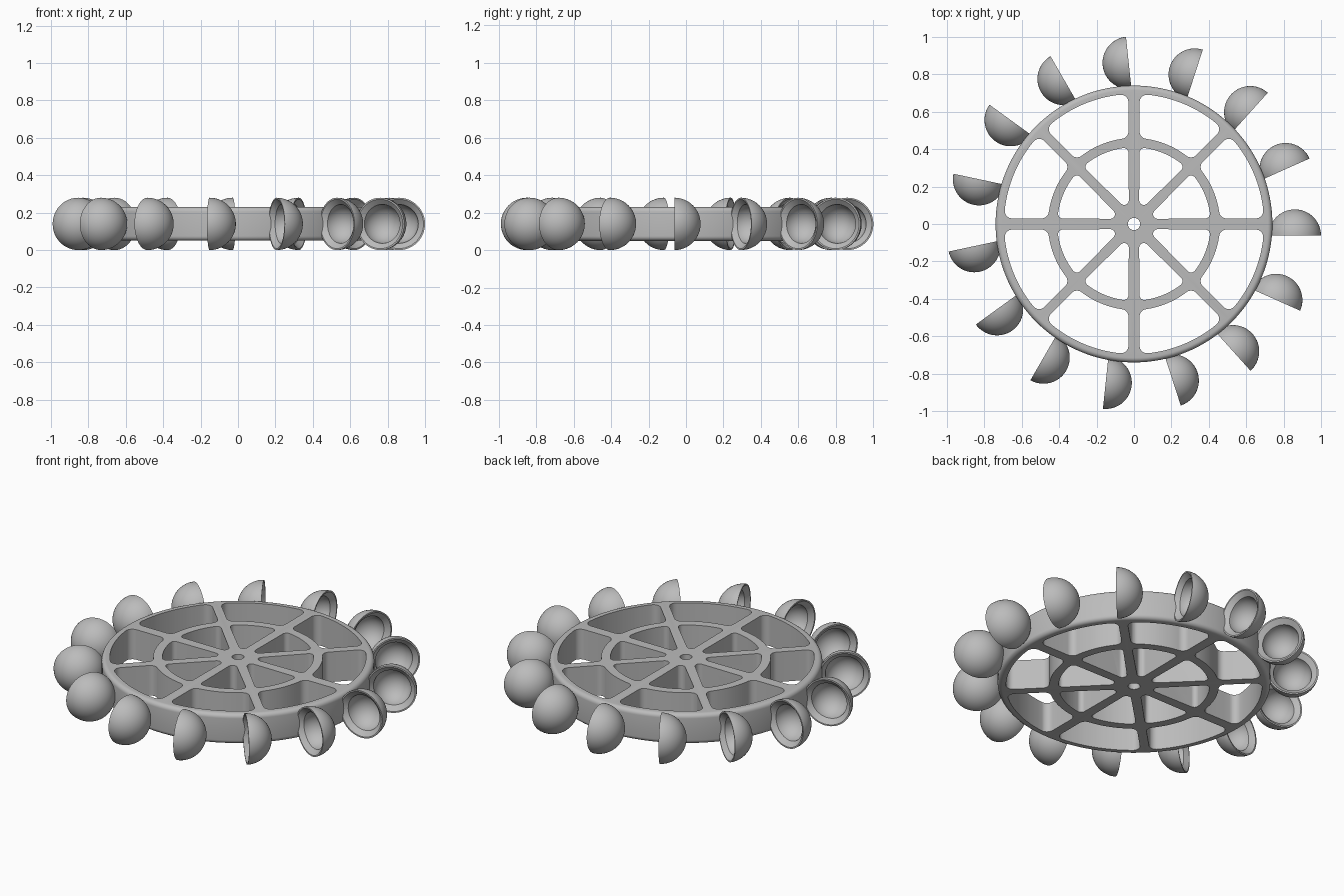
import bpy, bmesh
from math import sin, cos, asin, pi, radians
from mathutils import Matrix, Vector

if "Cube" in bpy.data.objects:
    bpy.data.objects.remove(bpy.data.objects["Cube"])

grey = bpy.data.materials.new("plain grey")
grey.use_nodes = True
grey.diffuse_color = (0.5, 0.5, 0.5, 1)
grey.node_tree.nodes["Principled BSDF"].inputs["Base Color"].default_value = (0.5, 0.5, 0.5, 1)

MID = 0.14       # height of the wheel's middle
HALF = 0.09      # half thickness of the wheel
CUP = 0.14       # cup radius
CUPS = 15


def finish(bm, name):
    bmesh.ops.recalc_face_normals(bm, faces=bm.faces)
    mesh = bpy.data.meshes.new(name)
    bm.to_mesh(mesh)
    bm.free()
    mesh.materials.append(grey)
    obj = bpy.data.objects.new(name, mesh)
    bpy.context.collection.objects.link(obj)
    return obj


def lathe(profile, name, steps):
    """Spin (radius, height) points around z; both ends lie on the axis."""
    bm = bmesh.new()
    verts = [bm.verts.new((r, 0, z)) for r, z in profile]
    edges = [bm.edges.new(pair) for pair in zip(verts, verts[1:])]
    bmesh.ops.spin(bm, geom=verts + edges, cent=(0, 0, 0), axis=(0, 0, 1),
                   angle=2 * pi, steps=steps, use_merge=False)
    bmesh.ops.remove_doubles(bm, verts=bm.verts, dist=0.0001)
    bmesh.ops.dissolve_degenerate(bm, edges=bm.edges, dist=0.0001)
    return finish(bm, name)


def arc(cx, cy, r, start, end, n):
    return [(cx + r * cos(start + (end - start) * i / n),
             cy + r * sin(start + (end - start) * i / n)) for i in range(n + 1)]


def pocket(r_in, r_out, half_a, half_b, fillet):
    """Rounded outline between a spoke at 0 degrees and one at 45 degrees."""
    q, h = pi / 4, pi / 2
    ro, ri = r_out - fillet, r_in + fillet
    a, b = asin((half_a + fillet) / ro), q - asin((half_b + fillet) / ro)

    def corner(radius, at, start, end):
        return arc(radius * cos(at), radius * sin(at), fillet, start, end, 8)

    pts = corner(ro, a, -h, a)
    pts += arc(0, 0, r_out, a, b, 16)[1:-1]
    pts += corner(ro, b, b, q + h)
    if r_in:
        c, d = asin((half_a + fillet) / ri), q - asin((half_b + fillet) / ri)
        pts += corner(ri, d, q + h, pi + d)
        pts += arc(0, 0, r_in, d, c, 12)[1:-1]
        pts += corner(ri, c, pi + c, pi + h)
    else:
        apex = ((half_a + half_b) / 2 + fillet) / sin(q / 2)
        pts += corner(apex, q / 2, q + h, pi + h)
    return pts


def prism(bm, pts, turn):
    """Add a tall upright prism with the given outline."""
    rot = Matrix.Rotation(turn, 3, "Z")
    face = bm.faces.new([bm.verts.new(rot @ Vector((x, y, -0.2))) for x, y in pts])
    new = bmesh.ops.extrude_face_region(bm, geom=[face])["geom"]
    bmesh.ops.translate(bm, vec=(0, 0, 0.8),
                        verts=[g for g in new if isinstance(g, bmesh.types.BMVert)])


def smooth(obj, angle=30):
    bpy.ops.object.select_all(action="DESELECT")
    obj.select_set(True)
    bpy.context.view_layer.objects.active = obj
    bpy.ops.object.shade_smooth_by_angle(angle=radians(angle))


# Wheel disc with rounded outer edges
R, F = 0.74, 0.025
section = [(0, MID - HALF)]
section += arc(R - F, MID - HALF + F, F, -pi / 2, 0, 6)
section += arc(R - F, MID + HALF - F, F, 0, pi / 2, 6)
section += [(0, MID + HALF)]
wheel = lathe(section, "spoked_wheel", 128)

# Cutter: axle hole and two rings of pockets between eight spokes
bm = bmesh.new()
prism(bm, arc(0, 0, 0.033, 0, 2 * pi, 32)[:-1], 0)
for i in range(8):
    halves = (0.03, 0.025) if i % 2 == 0 else (0.025, 0.03)
    prism(bm, pocket(0, 0.41, *halves, 0.025), i * pi / 4)
    prism(bm, pocket(0.46, 0.695, *halves, 0.04), i * pi / 4)
cutter = finish(bm, "pocket_cutter")
cutter.hide_render = True

cut = wheel.modifiers.new("pockets", "BOOLEAN")
cut.operation = "DIFFERENCE"
cut.solver = "EXACT"
cut.object = cutter
bpy.context.view_layer.objects.active = wheel
wheel.select_set(True)
bpy.ops.object.modifier_apply(modifier=cut.name)
bpy.data.objects.remove(cutter)
smooth(wheel)

# Hollow half-round cup: outer dome, thin lip, sloped collar, inner bowl
dome = arc(0, 0, CUP, pi / 2, 0, 16)
bowl = arc(0, 0.025, 0.104, 0, pi / 2, 12)
dome[0], bowl[-1] = (0, CUP), (0, 0.129)
cup = lathe(dome + [(CUP - 0.008, 0)] + bowl, "cup_1", 48)
stand = Matrix.Translation((0.86, -0.062, MID)) @ Matrix.Rotation(-pi / 2, 4, "X")
cup.data.transform(stand)
smooth(cup)

# Repeat the cup around the wheel
for i in range(1, CUPS):
    copy = cup.copy()
    copy.name = f"cup_{i + 1}"
    copy.rotation_euler.z = 2 * pi * i / CUPS
    bpy.context.collection.objects.link(copy)
